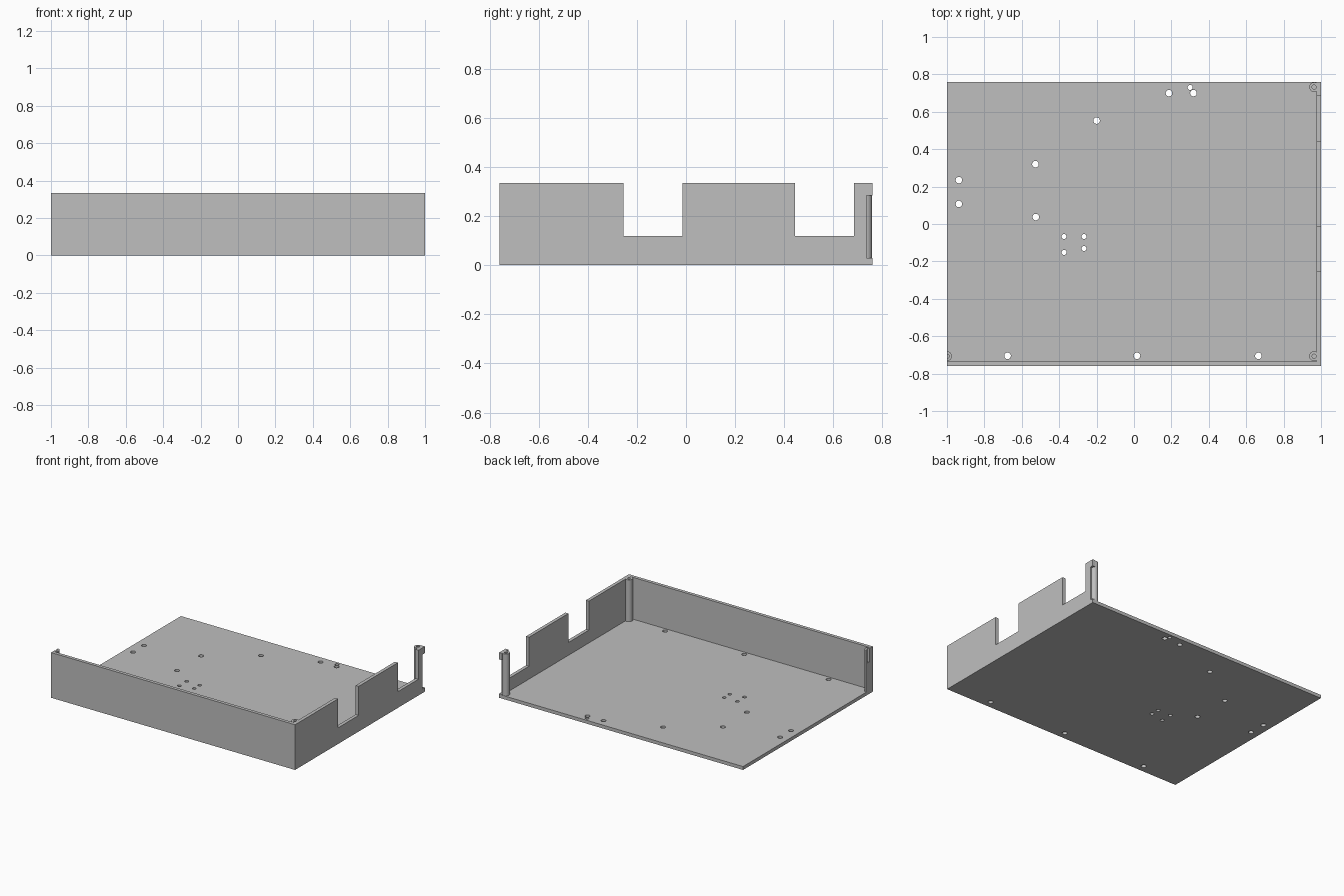
import bpy
import bmesh
from math import pi, cos, sin, radians
from mathutils import Matrix, Vector

cube = bpy.data.objects.get("Cube")
if cube:
    bpy.data.objects.remove(cube, do_unlink=True)

# Main sizes
HX, HY = 1.0, 0.76
FLOOR, WALL, TOP = 0.025, 0.025, 0.335
SILL = 0.12
POST_R, BORE_R, BORE_DEPTH = 0.026, 0.011, 0.1

grey = bpy.data.materials.new("light grey")
grey.use_nodes = True
colour = (0.52, 0.52, 0.52, 1)
grey.diffuse_color = colour
grey.node_tree.nodes["Principled BSDF"].inputs["Base Color"].default_value = colour


def circle(x, y, r, n=32):
    return [(x + r * cos(2 * pi * i / n), y + r * sin(2 * pi * i / n)) for i in range(n)]


def rectangle(x0, x1, y0, y1):
    return [(x0, y0), (x1, y0), (x1, y1), (x0, y1)]


def finish(obj):
    bpy.ops.object.select_all(action="DESELECT")
    obj.select_set(True)
    bpy.context.view_layer.objects.active = obj
    if obj.type == "CURVE":
        bpy.ops.object.convert(target="MESH")
        obj = bpy.context.object
    # Weld the caps to the sides, then keep hard edges crisp
    bm = bmesh.new()
    bm.from_mesh(obj.data)
    bmesh.ops.remove_doubles(bm, verts=bm.verts, dist=1e-5)
    bmesh.ops.recalc_face_normals(bm, faces=bm.faces)
    bm.to_mesh(obj.data)
    bm.free()
    bpy.ops.object.shade_smooth_by_angle(angle=radians(30))
    obj.data.materials.clear()
    obj.data.materials.append(grey)


def plate(name, loops, depth, location, rotation=(0, 0, 0)):
    """Solid plate from an outline and any hole loops, centred on its depth."""
    curve = bpy.data.curves.new(name, "CURVE")
    curve.dimensions = "2D"
    curve.fill_mode = "BOTH"
    curve.extrude = depth / 2
    for loop in loops:
        spline = curve.splines.new("POLY")
        spline.points.add(len(loop) - 1)
        for point, (x, y) in zip(spline.points, loop):
            point.co = (x, y, 0, 1)
        spline.use_cyclic_u = True
    obj = bpy.data.objects.new(name, curve)
    bpy.context.collection.objects.link(obj)
    obj.location = location
    obj.rotation_euler = rotation
    finish(obj)


def post(name, x, y, angle=2 * pi):
    """Screw post with a blind bore; a partial sweep leaves it cut open."""
    base, bore = FLOOR - 0.005, TOP - BORE_DEPTH
    profile = [(0, bore), (BORE_R, bore), (BORE_R, TOP), (POST_R, TOP), (POST_R, base), (0, base)]
    steps = 32
    bm = bmesh.new()
    rings = []
    for i in range(steps + 1):
        turn = Matrix.Rotation(-pi / 2 + angle * i / steps, 3, "Z")
        rings.append([bm.verts.new(turn @ Vector((r, 0, z))) for r, z in profile])
    for a, b in zip(rings, rings[1:]):
        for i in range(len(profile) - 1):
            bm.faces.new((a[i], a[i + 1], b[i + 1], b[i]))
    if angle < 2 * pi:
        bm.faces.new(rings[0])
        bm.faces.new(rings[-1])
    bmesh.ops.remove_doubles(bm, verts=bm.verts, dist=1e-5)
    bmesh.ops.dissolve_degenerate(bm, edges=bm.edges, dist=1e-6)
    mesh = bpy.data.meshes.new(name)
    bm.to_mesh(mesh)
    bm.free()
    obj = bpy.data.objects.new(name, mesh)
    bpy.context.collection.objects.link(obj)
    obj.location = (x, y, 0)
    finish(obj)


# Floor with large and small mounting holes
large = [(0.187, 0.70), (0.318, 0.70), (-0.20, 0.553), (-0.527, 0.32), (-0.525, 0.037),
         (-0.936, 0.235), (-0.936, 0.107), (-0.676, -0.705), (0.016, -0.705), (0.665, -0.705)]
small = [(0.30, 0.73), (-0.374, -0.067), (-0.267, -0.067), (-0.374, -0.152), (-0.267, -0.131)]
holes = [circle(x, y, 0.0175) for x, y in large] + [circle(x, y, 0.0135) for x, y in small]
plate("floor", [rectangle(-HX, HX, -HY, HY)] + holes, FLOOR, (0, 0, FLOOR / 2))

# Front wall
plate("front_wall", [rectangle(-HX, HX, FLOOR, TOP)], WALL,
      (0, -HY + WALL / 2, 0), (pi / 2, 0, 0))

# Left wall with two open-topped cutouts and a relief slot at the back end
slot = HY - 0.025
outline = [(-HY + WALL, FLOOR), (HY, FLOOR), (HY, 0.03), (slot, 0.03), (slot, 0.285),
           (HY, 0.285), (HY, TOP)]
for y0, y1 in ((0.445, 0.685), (-0.255, -0.015)):
    outline += [(y1, TOP), (y1, SILL), (y0, SILL), (y0, TOP)]
outline.append((-HY + WALL, TOP))
plate("left_wall", [outline], WALL, (HX - WALL / 2, 0, 0), (pi / 2, 0, pi / 2))

# Screw posts, the right one halved at the open edge
post("front_left_post", 0.963, -0.707)
post("back_left_post", 0.963, 0.732)
post("front_right_half_post", -HX, -0.707, pi)
